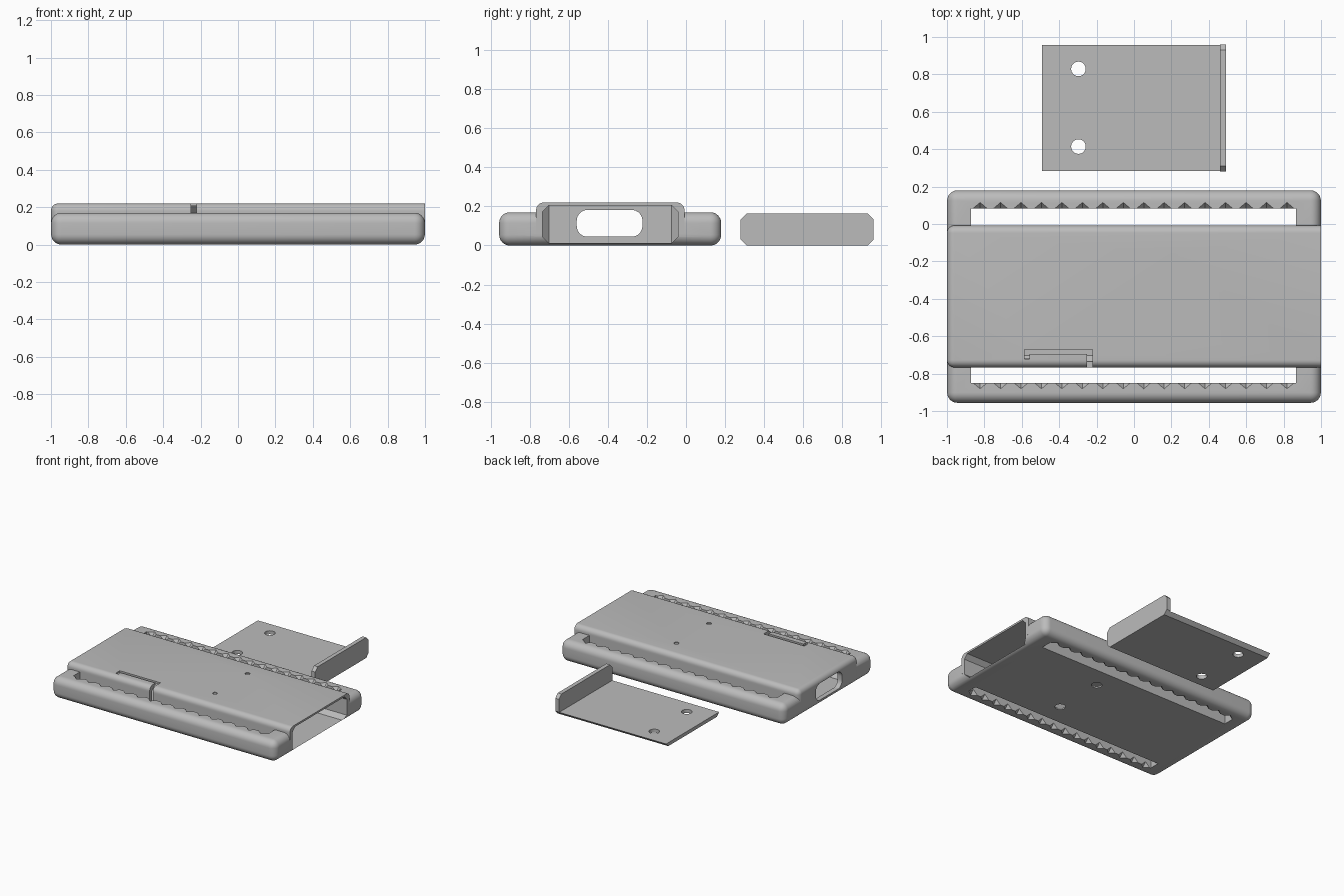
import bpy, bmesh, math
from mathutils import Vector, Matrix

if "Cube" in bpy.data.objects:
    bpy.data.objects.remove(bpy.data.objects["Cube"])

grey = bpy.data.materials.new("light_grey")
grey.diffuse_color = (0.5, 0.5, 0.5, 1)
grey.use_nodes = True
grey.node_tree.nodes["Principled BSDF"].inputs["Base Color"].default_value = grey.diffuse_color


def finish(name, bm):
    bmesh.ops.recalc_face_normals(bm, faces=bm.faces[:])
    me = bpy.data.meshes.new(name)
    bm.to_mesh(me)
    bm.free()
    ob = bpy.data.objects.new(name, me)
    bpy.context.collection.objects.link(ob)
    me.materials.append(grey)
    return ob


def box(name, x, y, z, bevel=0, seg=1, pick=None):
    """Box from ranges; pick(direction, midpoint) chooses the edges to bevel."""
    bm = bmesh.new()
    bmesh.ops.create_cube(bm, size=1)
    for v in bm.verts:
        v.co = Vector([r[0] if c < 0 else r[1] for c, r in zip(v.co, (x, y, z))])
    if bevel:
        edges = []
        for e in bm.edges:
            a, b = (v.co for v in e.verts)
            d = max(range(3), key=lambda i: abs(a[i] - b[i]))
            if pick is None or pick("xyz"[d], (a + b) / 2):
                edges.append(e)
        bmesh.ops.bevel(bm, geom=edges, offset=bevel, segments=seg,
                        profile=0.5, affect='EDGES', clamp_overlap=True)
    return finish(name, bm)


def cylinder(name, x, y, z, r):
    bm = bmesh.new()
    bmesh.ops.create_cone(bm, cap_ends=True, segments=32, radius1=r, radius2=r, depth=z[1] - z[0],
                          matrix=Matrix.Translation((x, y, sum(z) / 2)))
    return finish(name, bm)


def combine(target, tool, op='DIFFERENCE'):
    m = target.modifiers.new("cut", 'BOOLEAN')
    m.object, m.operation, m.solver = tool, op, 'EXACT'
    dg = bpy.context.evaluated_depsgraph_get()
    dg.update()
    me = bpy.data.meshes.new_from_object(target.evaluated_get(dg))
    target.modifiers.clear()
    target.data = me
    bpy.data.objects.remove(tool)


def smooth(ob):
    bpy.ops.object.select_all(action='DESELECT')
    ob.select_set(True)
    bpy.context.view_layer.objects.active = ob
    bpy.ops.object.shade_smooth_by_angle(angle=math.radians(25))


def along_x(d, m):
    return d == "x"


# Rounded base slab joined with the raised sleeve
case = box("case", (-0.999, 0.999), (-0.956, 0.18), (0, 0.17), 0.055, 8)
sleeve = box("sleeve", (-1, 1), (-0.767, -0.008), (0.06, 0.22), 0.04, 8,
             lambda d, m: (d == "x" and m.z > 0.1) or (d == "y" and m.z > 0.1 and m.x < 0)
             or (d == "z" and m.x < 0))
combine(case, sleeve, 'UNION')

# Long through slots either side of the sleeve
for y in ((-0.008, 0.083), (-0.849, -0.767)):
    combine(case, box("slot", (-0.872, 0.866), y, (-0.1, 0.3)))

# Rows of pointed notches on the outer slot edges, top and bottom
bm = bmesh.new()
for i in range(16):
    for y in (0.083, -0.849):
        for z in (0, 0.17):
            c = Vector((-0.823 + i * 0.1094, y, z))
            pts = []
            for axis, r in enumerate((0.038, 0.032, 0.036)):
                for s in (-r, r):
                    p = c.copy()
                    p[axis] += s
                    pts.append(bm.verts.new(p))
            bmesh.ops.convex_hull(bm, input=pts)
combine(case, finish("notches", bm))

# Cavity open at the right end, with chamfered corners
combine(case, box("cavity", (-0.96, 1.2), (-0.735, -0.041), (0.012, 0.205), 0.033, 1,
                  lambda d, m: d == "x" or (d == "z" and m.x < 0)))

# Rounded opening in the closed end wall
combine(case, box("end_opening", (-1.2, -0.9), (-0.559, -0.223), (0.045, 0.182), 0.055, 8, along_x))

# Spring catch: thin slits through the sleeve roof and front wall
for x, y, z in (((-0.585, -0.222), (-0.694, -0.67), 0.19),
                ((-0.585, -0.56), (-0.722, -0.68), 0.19),
                ((-0.25, -0.222), (-0.80, -0.68), 0.07)):
    combine(case, box("slit", x, y, (z, 0.3)))

# Small dimples on top, larger holes in the floor
for y in (-0.176, -0.59):
    combine(case, cylinder("dimple", 0.208, y, (0.212, 0.3), 0.018))
    combine(case, cylinder("floor_hole", 0.208, y, (-0.1, 0.06), 0.039))
smooth(case)

# Sliding tray: chamfered section, cut down to a plate with an end lip
tray = box("tray", (-0.493, 0.492), (0.28, 0.96), (0, 0.165), 0.031, 1, along_x)
combine(tray, box("tray_space", (-0.6, 0.459), (0.1, 1.1), (0.028, 0.3)))
for y in (0.414, 0.829):
    combine(tray, cylinder("tray_hole", -0.297, y, (-0.1, 0.1), 0.039))
smooth(tray)
